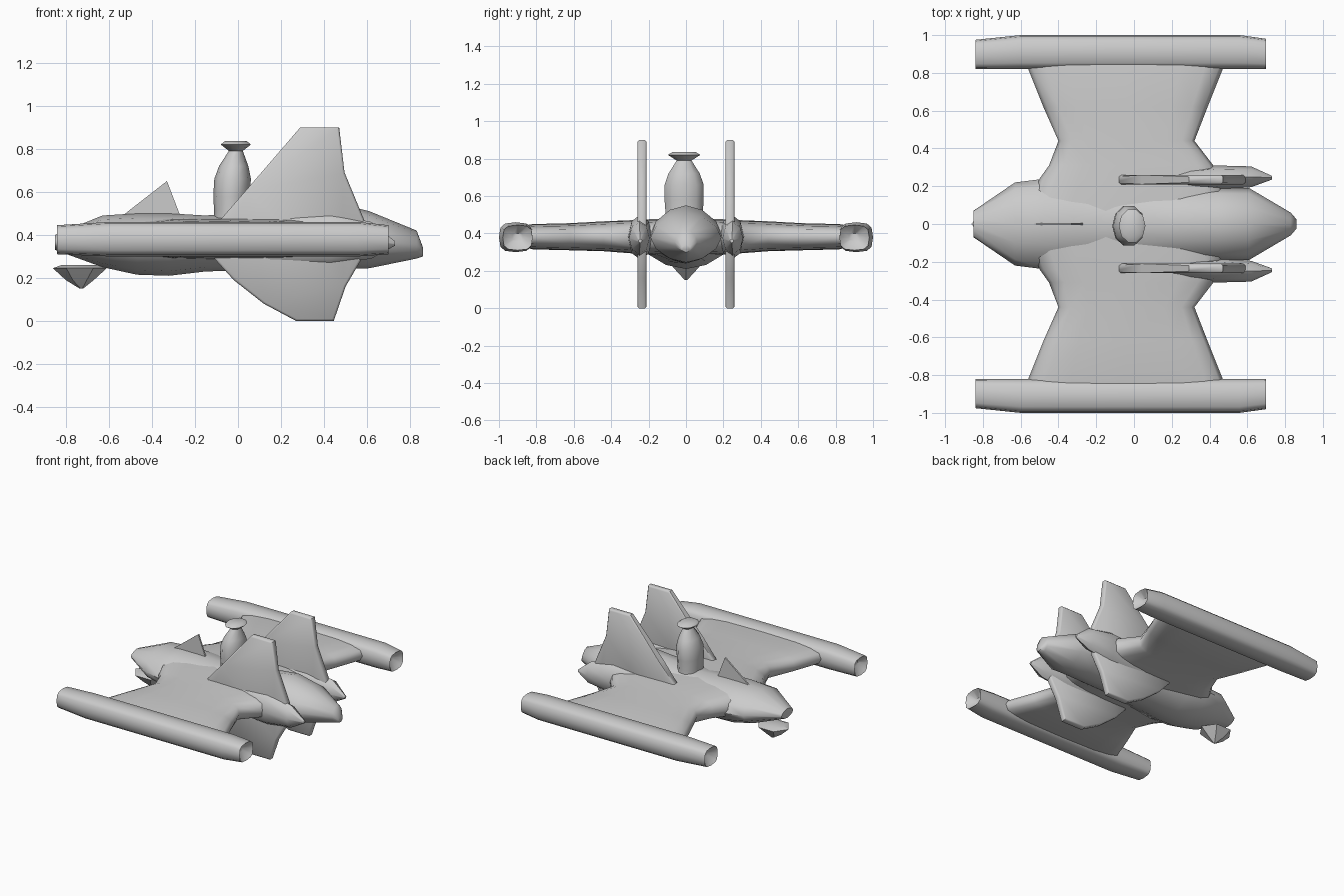
import bpy, bmesh
from math import sin, cos, pi, copysign

if "Cube" in bpy.data.objects:
    bpy.data.objects.remove(bpy.data.objects["Cube"])


def finish(name, bm, angle=0.8):
    bmesh.ops.recalc_face_normals(bm, faces=bm.faces)
    mesh = bpy.data.meshes.new(name)
    bm.to_mesh(mesh)
    bm.free()
    ob = bpy.data.objects.new(name, mesh)
    bpy.context.collection.objects.link(ob)
    bpy.ops.object.select_all(action='DESELECT')
    ob.select_set(True)
    bpy.context.view_layer.objects.active = ob
    bpy.ops.object.shade_smooth_by_angle(angle=angle)
    return ob


def loft(name, axis, stations, sides=12, power=1.0, angle=0.8):
    """Skin superelliptic rings (pos, u_min, u_max, v_min, v_max) along an axis.
    x: u=y v=z   y: u=x v=z   z: u=x v=y"""
    bm = bmesh.new()
    rings = []
    for p, u0, u1, v0, v1 in stations:
        ring = []
        for i in range(sides):
            a = 2 * pi * i / sides
            c, s = round(cos(a), 6), round(sin(a), 6)
            u = (u0 + u1) / 2 + (u1 - u0) / 2 * copysign(abs(c) ** power, c)
            v = (v0 + v1) / 2 + (v1 - v0) / 2 * copysign(abs(s) ** power, s)
            ring.append(bm.verts.new({'x': (p, u, v), 'y': (u, p, v), 'z': (u, v, p)}[axis]))
        rings.append(ring)
    for a, b in zip(rings, rings[1:]):
        for i in range(sides):
            j = (i + 1) % sides
            bm.faces.new((a[i], a[j], b[j], b[i]))
    bm.faces.new(rings[0])
    bm.faces.new(rings[-1])
    return finish(name, bm, angle)


def plate(name, profile, y, thick, bevel=0.0):
    """Upright plate: an x-z profile given thickness in y."""
    bm = bmesh.new()
    face = bm.faces.new([bm.verts.new((x, y - thick / 2, z)) for x, z in profile])
    ext = bmesh.ops.extrude_face_region(bm, geom=[face])
    for v in ext['geom']:
        if isinstance(v, bmesh.types.BMVert):
            v.co.y += thick
    if bevel:
        rim = [e for e in bm.edges if abs(e.verts[0].co.y - e.verts[1].co.y) < 1e-5]
        bmesh.ops.bevel(bm, geom=rim, offset=bevel, segments=1, affect='EDGES')
    return finish(name, bm)


# Fuselage
body = [(-0.85, 0.07, 0.33, 0.40), (-0.63, 0.22, 0.25, 0.49), (-0.47, 0.24, 0.215, 0.50),
        (-0.32, 0.24, 0.21, 0.50), (-0.15, 0.23, 0.23, 0.49), (0.2, 0.2, 0.24, 0.52),
        (0.45, 0.19, 0.24, 0.55), (0.61, 0.19, 0.245, 0.51), (0.83, 0.06, 0.29, 0.42),
        (0.86, 0.025, 0.30, 0.34)]
loft("fuselage", 'x', [(x, -w, w, a, b) for x, w, a, b in body], 12, 1.15, 1.0)

# Stub wings, tip pods, engine nacelles and fins on both sides
wing = [(0.0, -0.60, 0.50, 0.28, 0.48), (0.24, -0.50, 0.46, 0.29, 0.475),
        (0.31, -0.45, 0.42, 0.295, 0.47), (0.44, -0.40, 0.32, 0.305, 0.465),
        (0.62, -0.48, 0.39, 0.31, 0.455), (0.82, -0.56, 0.47, 0.315, 0.45),
        (0.88, -0.56, 0.47, 0.33, 0.44)]
pod = [(-0.79, 0.87, 0.93, 0.36, 0.40), (-0.84, 0.82, 0.975, 0.31, 0.445),
       (-0.60, 0.82, 1.0, 0.30, 0.46), (0.56, 0.82, 1.0, 0.30, 0.46),
       (0.70, 0.82, 0.98, 0.31, 0.445), (0.65, 0.87, 0.93, 0.36, 0.40)]
nacelle = [(-0.05, 0.21, 0.26, 0.30, 0.46), (0.15, 0.19, 0.28, 0.26, 0.49),
           (0.43, 0.18, 0.31, 0.26, 0.50), (0.62, 0.195, 0.305, 0.29, 0.46),
           (0.73, 0.235, 0.255, 0.35, 0.37)]
fin = [(-0.10, 0.45), (0.04, 0.61), (0.29, 0.90), (0.47, 0.90), (0.495, 0.69), (0.59, 0.46),
       (0.57, 0.28), (0.50, 0.16), (0.445, 0.0), (0.27, 0.0), (0.12, 0.08), (-0.02, 0.19), (-0.11, 0.29)]


def flip(stations, s):
    return [(x, min(a * s, b * s), max(a * s, b * s), c, d) for x, a, b, c, d in stations]


for s, side in ((1, "left"), (-1, "right")):
    loft("wing_" + side, 'y', [(y * s, *r) for y, *r in wing], 16, 0.6, 1.0)
    loft("tip_pod_" + side, 'x', flip(pod, s), 12, 0.65)
    loft("nacelle_" + side, 'x', flip(nacelle, s), 8)
    plate("fin_" + side, fin, 0.235 * s, 0.05, 0.01)

# Windscreen ridge ahead of the turret
plate("windscreen_ridge", [(-0.56, 0.47), (-0.51, 0.51), (-0.33, 0.65), (-0.265, 0.48)], 0, 0.012)

# Flared dorsal turret
turret = [(0.44, -0.03, 0.10), (0.51, -0.03, 0.095), (0.58, -0.03, 0.10), (0.66, -0.025, 0.10),
          (0.72, -0.02, 0.08), (0.79, -0.01, 0.038), (0.82, -0.01, 0.083), (0.835, -0.01, 0.06)]
loft("dorsal_turret", 'z', [(z, c - r * 0.85, c + r * 0.85, -0.01 - r * 1.1, -0.01 + r * 1.1)
                            for z, c, r in turret], 10, 1.0, 1.0)

# Chin sensor: shallow inverted pyramid below the nose
loft("chin_sensor", 'z', [(0.26, -0.82, -0.65, -0.06, 0.06), (0.245, -0.86, -0.61, -0.105, 0.105),
                          (0.19, -0.80, -0.67, -0.05, 0.05), (0.15, -0.735, -0.72, -0.006, 0.006)], 6, 1.0, 0.4)
